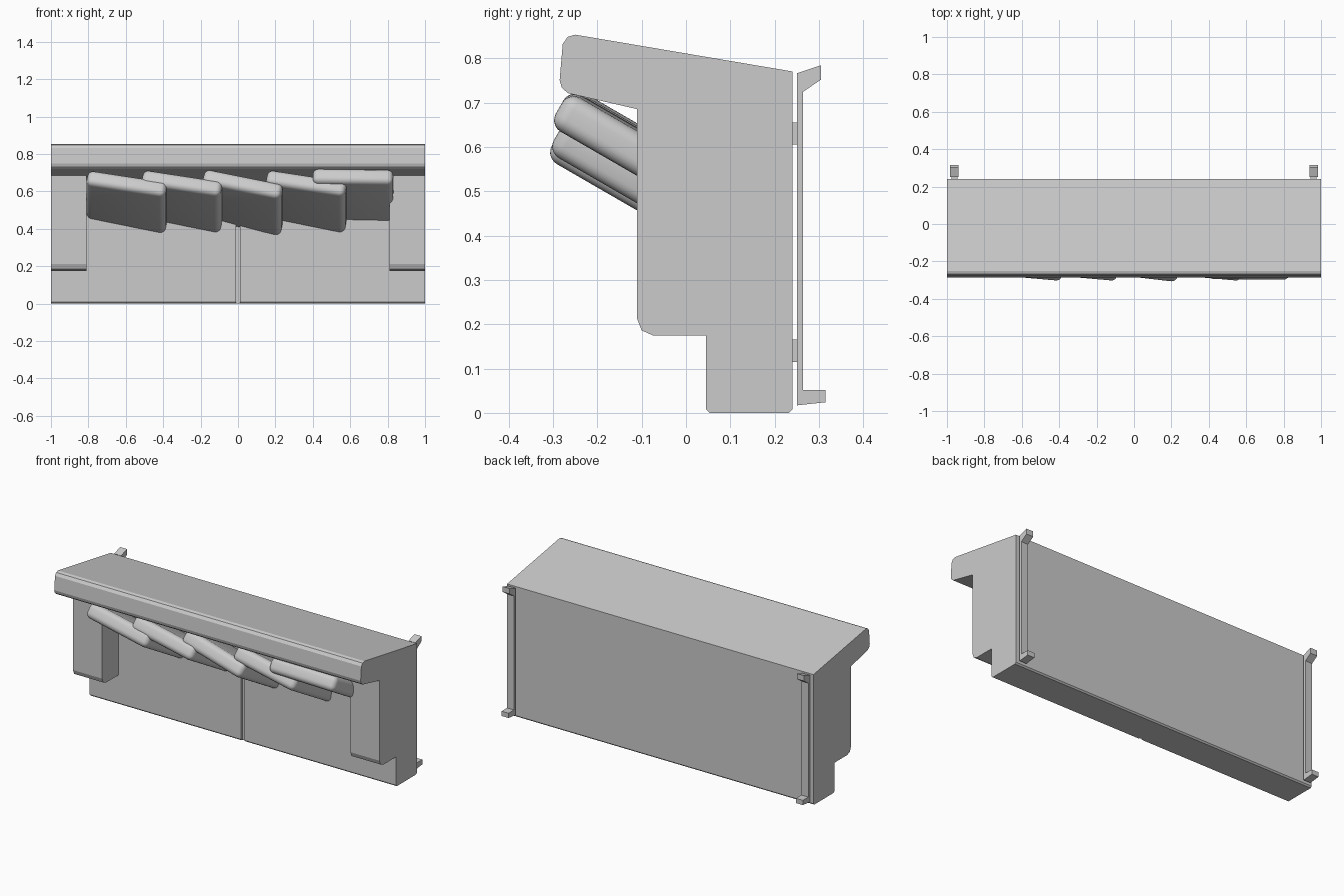
import bpy, bmesh
from math import radians
from mathutils import Matrix, Vector

if "Cube" in bpy.data.objects:
    bpy.data.objects.remove(bpy.data.objects["Cube"])

GREY = (0.6, 0.6, 0.6, 1)
mat = bpy.data.materials.new("plain grey")
mat.use_nodes = True
mat.diffuse_color = GREY
mat.node_tree.nodes["Principled BSDF"].inputs["Base Color"].default_value = GREY


def finish(name, bm, smooth=30):
    bmesh.ops.recalc_face_normals(bm, faces=bm.faces[:])
    mesh = bpy.data.meshes.new(name)
    bm.to_mesh(mesh)
    bm.free()
    mesh.materials.append(mat)
    obj = bpy.data.objects.new(name, mesh)
    bpy.context.collection.objects.link(obj)
    bpy.ops.object.select_all(action="DESELECT")
    obj.select_set(True)
    bpy.context.view_layer.objects.active = obj
    bpy.ops.object.shade_smooth_by_angle(angle=radians(smooth))
    return obj


def extrude_profile(name, profile, x0, x1):
    """Extrude a (y, z) outline along x."""
    bm = bmesh.new()
    face = bm.faces.new([bm.verts.new((x0, y, z)) for y, z in profile])
    result = bmesh.ops.extrude_face_region(bm, geom=[face])
    moved = [v for v in result["geom"] if isinstance(v, bmesh.types.BMVert)]
    bmesh.ops.translate(bm, verts=moved, vec=(x1 - x0, 0, 0))
    return finish(name, bm, 20)


def pair(name, profile, x0, x1):
    """Make the same part on both sides."""
    extrude_profile("left_" + name, profile, x0, x1)
    extrude_profile("right_" + name, profile, -x1, -x0)


def block(y0, y1, z0, z1):
    return [(y0, z0), (y1, z0), (y1, z1), (y0, z1)]


# Main body with the sloping hood and its rounded lip
extrude_profile("body_and_hood", [
    (0.06, 0), (0.232, 0), (0.24, 0.008), (0.24, 0.77),
    (-0.25, 0.853), (-0.267, 0.848), (-0.278, 0.832),
    (-0.285, 0.75), (-0.28, 0.733), (-0.266, 0.721),
    (-0.11, 0.685), (0.06, 0.646)], -1, 1)

# Two front panels with a narrow seam between them
pair("front_panel", [(0.06, 0), (0.053, 0), (0.045, 0.008),
                     (0.045, 0.65), (0.06, 0.646)], 0.012, 1)

# Side posts under the hood
pair("side_post", [
    (0.045, 0.175), (-0.075, 0.175), (-0.1, 0.186), (-0.11, 0.212),
    (-0.11, 0.685), (0.045, 0.65)], 0.81, 1)

# Rear mounting rails with hooks at both ends, and the clips holding them
pair("rear_rail", [
    (0.25, 0.017), (0.315, 0.024), (0.315, 0.052), (0.264, 0.052),
    (0.264, 0.724), (0.305, 0.752), (0.305, 0.784), (0.25, 0.766)], 0.938, 0.983)
for name, z in (("lower_clip", 0.115), ("upper_clip", 0.605)):
    pair(name, block(0.24, 0.25, z, z + 0.05), 0.945, 0.976)


# Overlapping rounded flaps sloping back from under the lip
def flap(name, x, z, roll, y):
    length = 0.44
    bm = bmesh.new()
    bmesh.ops.create_cube(bm, size=1)
    bmesh.ops.scale(bm, vec=(0.43, length, 0.088), verts=bm.verts[:])
    bmesh.ops.translate(bm, vec=(0, length / 2, 0), verts=bm.verts[:])
    bmesh.ops.bevel(bm, geom=bm.edges[:], offset=0.03, segments=5,
                    profile=0.5, affect="EDGES")
    turn = Matrix.Rotation(radians(-30), 4, "X") @ Matrix.Rotation(radians(roll), 4, "Y")
    bm.transform(Matrix.Translation(Vector((x, y, z))) @ turn)
    finish(name, bm, 40)


for i, (x, z, roll, y) in enumerate([
        (-0.595, 0.652, 10, -0.275), (-0.3, 0.655, 10, -0.275),
        (0.025, 0.65, 13, -0.275), (0.365, 0.655, 10, -0.275),
        (0.615, 0.69, 1, -0.285)]):
    flap(f"flap_{i + 1}", x, z, roll, y)
